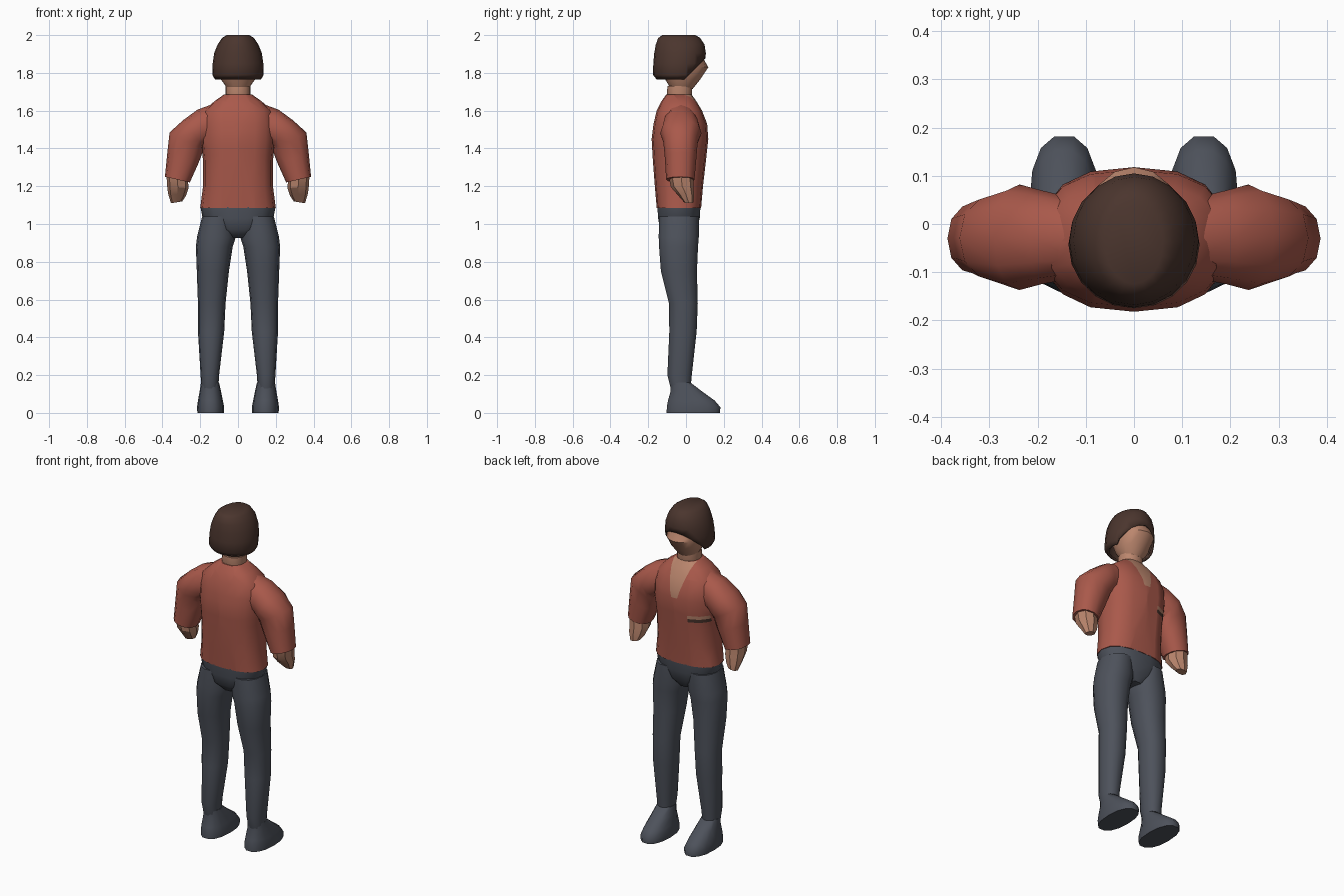
import bpy, bmesh, math
from mathutils import Vector

cube = bpy.data.objects.get("Cube")
if cube:
    bpy.data.objects.remove(cube, do_unlink=True)


def material(name, rgb):
    m = bpy.data.materials.new(name)
    m.use_nodes = True
    color = (*rgb, 1)
    m.diffuse_color = color
    m.node_tree.nodes["Principled BSDF"].inputs["Base Color"].default_value = color
    return m


RED = material("sweater red", (0.40, 0.10, 0.07))
SKIN = material("skin tan", (0.50, 0.24, 0.155))
HAIR = material("hair brown", (0.07, 0.036, 0.027))
SLATE = material("trouser slate", (0.075, 0.084, 0.105))


def power(v, p):
    return math.copysign(abs(v) ** p, v)


def loft(rings, side=1, segments=14, p=0.9, caps=True):
    """Each ring is an oval: inner x, z; outer x, z; back y, front y."""
    bm = bmesh.new()
    loops = []
    for xa, za, xb, zb, y0, y1 in rings:
        loop = []
        for i in range(segments):
            a = math.tau * i / segments
            c, s = power(math.cos(a), p), power(math.sin(a), p)
            x = (xa + xb) / 2 + c * (xb - xa) / 2
            z = (za + zb) / 2 + c * (zb - za) / 2
            y = (y0 + y1) / 2 + s * (y1 - y0) / 2
            loop.append(bm.verts.new((side * x, y, z)))
        loops.append(loop)
    for low, high in zip(loops, loops[1:]):
        for i in range(segments):
            j = (i + 1) % segments
            bm.faces.new((low[i], low[j], high[j], high[i]))
    if caps:
        bm.faces.new(loops[0])
    bm.faces.new(loops[-1])
    bmesh.ops.recalc_face_normals(bm, faces=bm.faces)
    return bm


def level(z, half, y0, y1):
    return (-half, z, half, z, y0, y1)


def cut(bm, point, normal, clear=False):
    bmesh.ops.bisect_plane(bm, geom=bm.verts[:] + bm.edges[:] + bm.faces[:],
                           plane_co=point, plane_no=normal, clear_outer=clear)


def finish(bm, name, mats, angle=45):
    mesh = bpy.data.meshes.new(name)
    bm.to_mesh(mesh)
    bm.free()
    for m in mats:
        mesh.materials.append(m)
    obj = bpy.data.objects.new(name, mesh)
    bpy.context.collection.objects.link(obj)
    bpy.ops.object.select_all(action="DESELECT")
    obj.select_set(True)
    bpy.context.view_layer.objects.active = obj
    bpy.ops.object.shade_smooth_by_angle(angle=math.radians(angle))
    return obj


# Sweater body, with the neckline and a chest patch cut into its faces
torso = loft([level(1.085, .20, -.155, .08), level(1.2, .185, -.165, .09),
              level(1.33, .185, -.175, .105), level(1.45, .195, -.182, .118),
              level(1.53, .195, -.172, .112), level(1.60, .18, -.155, .085),
              level(1.65, .125, -.13, .055), level(1.685, .075, -.105, .03)],
             segments=16, p=.8)
NECK_LOW, NECK_HIGH = Vector((.02, 0, 1.49)), Vector((.07, 0, 1.68))
slope = NECK_HIGH - NECK_LOW
for s in (1, -1):
    cut(torso, (s * NECK_LOW.x, 0, NECK_LOW.z), (s * slope.z, 0, -slope.x))
cut(torso, NECK_LOW, (0, 0, 1))
PATCH_X, PATCH_Z = (-.18, -.08), (1.36, 1.38, 1.4)
for x in PATCH_X:
    cut(torso, (x, 0, 0), (1, 0, 0))
for z in PATCH_Z:
    cut(torso, (0, 0, z), (0, 0, 1))
for f in torso.faces:
    c = f.calc_center_median()
    if c.y < 0:
        continue
    if c.z > NECK_LOW.z:
        edge = NECK_LOW.x + (c.z - NECK_LOW.z) * slope.x / slope.z
        f.material_index = int(abs(c.x) < edge)
    elif PATCH_X[0] < c.x < PATCH_X[1] and PATCH_Z[0] < c.z < PATCH_Z[2]:
        f.material_index = 1 if c.z > PATCH_Z[1] else 2
finish(torso, "sweater_body", [RED, SKIN, HAIR])

# Neck and head, fullest at the nose
finish(loft([level(1.64, .06, -.09, .02), level(1.69, .066, -.102, .033),
             level(1.73, .066, -.10, .035)]), "neck", [SKIN])
finish(loft([level(1.715, .055, -.08, .035), level(1.765, .09, -.11, .075),
             level(1.83, .105, -.14, .118), level(1.865, .108, -.145, .098),
             level(1.92, .095, -.135, .075), level(1.96, .06, -.1, .04)],
            segments=16, p=1), "head", [SKIN])

# Bobbed hair, open over the face
hair = loft([level(1.765, .122, -.155, .07), level(1.79, .136, -.175, .09),
             level(1.85, .134, -.173, .102), level(1.905, .126, -.168, .105),
             level(1.95, .108, -.16, .098), level(1.985, .084, -.147, .075),
             level(2.0, .06, -.125, .05)], segments=20, p=1, caps=False)
cut(hair, (0, -.01, 1.765), (0, .11, -.11), clear=True)
hair_obj = finish(hair, "hair", [HAIR])
shell = hair_obj.modifiers.new("thickness", "SOLIDIFY")
shell.thickness = .014
shell.offset = -1

# Trouser seat
finish(loft([level(.925, .05, -.10, .03), level(.97, .14, -.14, .06),
             level(1.03, .187, -.15, .075), level(1.09, .199, -.154, .079)],
            p=.85), "trouser_seat", [SLATE])

for s, word in ((1, "left"), (-1, "right")):
    # Sleeve from the shoulder down to the cuff
    finish(loft([(.10, 1.42, .12, 1.64, -.11, .05),
                 (.17, 1.42, .215, 1.605, -.125, .07),
                 (.185, 1.41, .29, 1.55, -.137, .082),
                 (.185, 1.385, .362, 1.485, -.12, .062),
                 (.21, 1.32, .374, 1.38, -.112, .055),
                 (.255, 1.22, .387, 1.25, -.105, .045)], s, 12),
           word + "_sleeve", [RED])
    # Mitten-shaped hand
    finish(loft([(.265, 1.24, .378, 1.25, -.09, .038),
                 (.262, 1.19, .375, 1.20, -.08, .04),
                 (.275, 1.15, .37, 1.16, -.045, .042),
                 (.295, 1.12, .355, 1.11, -.01, .04)], s, 8),
           word + "_hand", [SKIN], 30)
    # Trouser leg
    finish(loft([(.02, 1.04, .19, 1.04, -.145, .07),
                 (.012, .93, .217, .93, -.147, .07),
                 (.028, .88, .223, .88, -.145, .066),
                 (.048, .75, .218, .75, -.135, .06),
                 (.066, .58, .212, .58, -.092, .064),
                 (.073, .43, .212, .43, -.09, .058),
                 (.10, .2, .198, .2, -.10, .032),
                 (.105, .12, .193, .12, -.08, .025)], s),
           word + "_leg", [SLATE])
    # Shoe
    finish(loft([(.075, 0, .215, 0, -.105, .183),
                 (.073, .03, .217, .03, -.105, .185),
                 (.08, .065, .212, .065, -.098, .155),
                 (.09, .115, .203, .115, -.083, .085),
                 (.1, .16, .196, .16, -.082, .026)], s, 14, .85),
           word + "_shoe", [SLATE])
